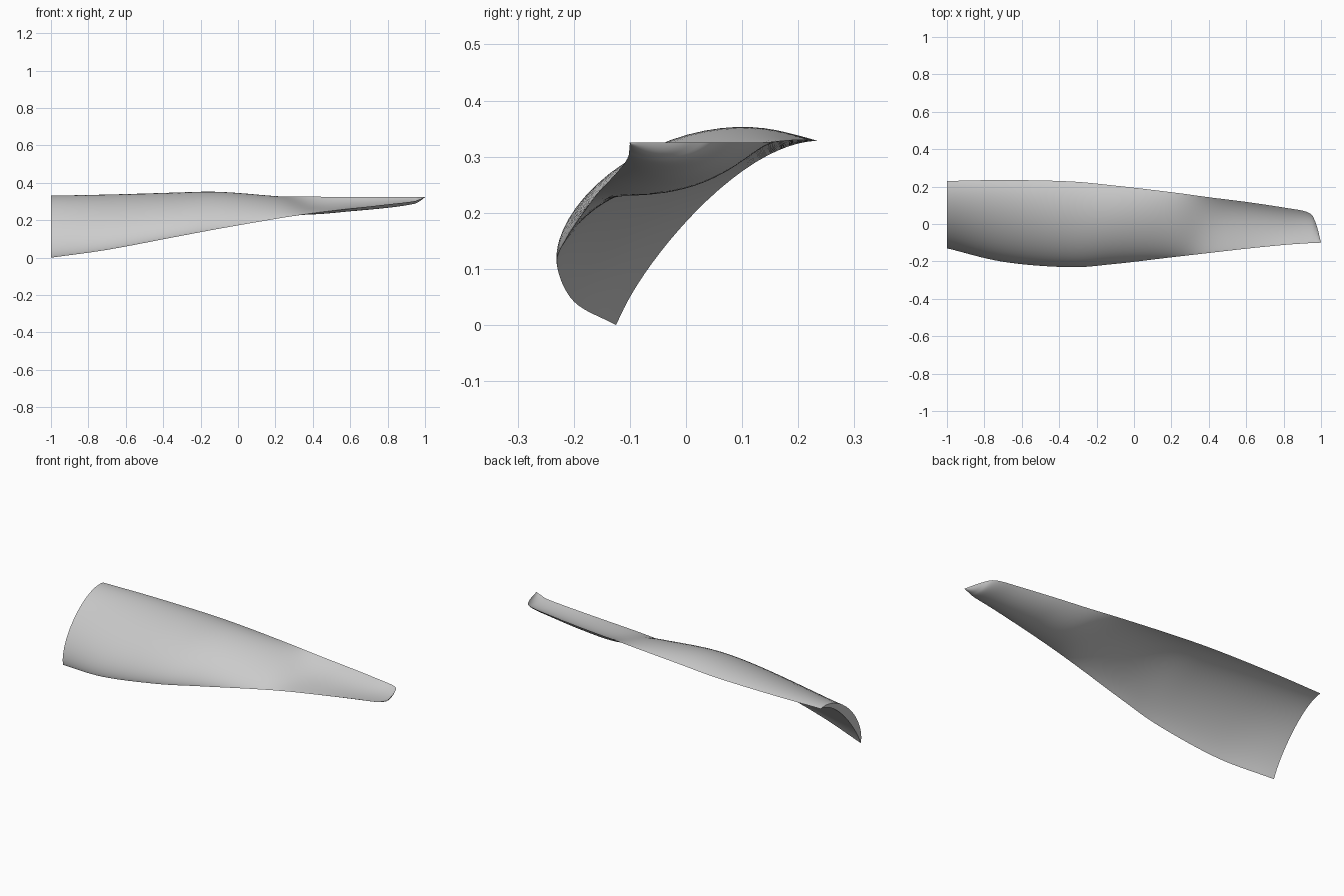
import bpy, bmesh, math
from mathutils import Vector

if "Cube" in bpy.data.objects:
    bpy.data.objects.remove(bpy.data.objects["Cube"], do_unlink=True)

# Blade stations: x, thickness, then leading edge, two camber handles, trailing edge as (y, z)
STATIONS = [
    (-1.0, .050, -.125, .000, -.12, .13, .08, .340, .230, .328),
    (-.70, .048, -.200, .042, -.18, .18, .08, .358, .235, .328),
    (-.35, .044, -.230, .108, -.20, .23, .06, .380, .228, .328),
    (-.10, .036, -.213, .155, -.17, .26, .05, .385, .205, .330),
    (.20, .030, -.178, .207, -.10, .265, .06, .325, .170, .328),
    (.40, .026, -.155, .238, -.06, .24, .05, .255, .143, .326),
    (.60, .020, -.132, .262, -.06, .25, .05, .255, .118, .325),
    (.80, .016, -.112, .285, -.05, .265, .03, .270, .088, .325),
    (.93, .011, -.103, .300, -.05, .285, .02, .285, .062, .325),
    (.97, .007, -.101, .312, -.07, .30, -.02, .300, .010, .325),
    (1.0, .002, -.100, .324, -.10, .324, -.10, .325, -.098, .325),
]
STEPS = 8      # rings between stations
CHORD = 28     # points along each side of the section


def blend(a, b, c, d, t):
    """Smooth curve from b to c, with a and d as its neighbours."""
    m, n = (c - a) / 2, (d - b) / 2
    return (b * (2*t**3 - 3*t**2 + 1) + m * (t**3 - 2*t**2 + t)
            + c * (3*t**2 - 2*t**3) + n * (t**3 - t**2))


def spanwise():
    """Station values, interpolated from root to tip."""
    rows = [tuple(2*p - q for p, q in zip(STATIONS[0], STATIONS[1]))]
    rows += STATIONS
    rows += [tuple(2*p - q for p, q in zip(STATIONS[-1], STATIONS[-2]))]
    for i in range(len(STATIONS) - 1):
        for k in range(STEPS):
            yield [blend(*v, k / STEPS) for v in zip(*rows[i:i + 4])]
    yield STATIONS[-1]


def section(row):
    """Closed airfoil loop: along the top, back along the underside."""
    x, thick = row[:2]
    p = [Vector(row[i:i + 2]) for i in (2, 4, 6, 8)]
    top, under = [], []
    for j in range(CHORD + 1):
        t = (1 - math.cos(math.pi * j / CHORD)) / 2
        s = 1 - t
        mid = p[0]*s**3 + p[1]*3*s*s*t + p[2]*3*s*t*t + p[3]*t**3
        along = (p[1]-p[0])*s*s + (p[2]-p[1])*2*s*t + (p[3]-p[2])*t*t
        if along.length > 1e-6:
            along.normalize()
        off = Vector((-along.y, along.x)) * thick / 2 * math.sin(math.pi * t**.8)
        top.append((x, *(mid + off)))
        under.append((x, *(mid - off)))
    return top + under[-2:0:-1]


# Blade skin lofted through the sections, closed at root and tip
bm = bmesh.new()
rings = [[bm.verts.new(co) for co in section(row)] for row in spanwise()]
count = len(rings[0])
for a, b in zip(rings, rings[1:]):
    for j in range(count):
        k = (j + 1) % count
        bm.faces.new((a[j], a[k], b[k], b[j]))
bm.faces.new(rings[0])
bm.faces.new(rings[-1])
bmesh.ops.remove_doubles(bm, verts=bm.verts, dist=.0001)
bmesh.ops.recalc_face_normals(bm, faces=bm.faces)
mesh = bpy.data.meshes.new("blade")
bm.to_mesh(mesh)
bm.free()
blade = bpy.data.objects.new("blade", mesh)
bpy.context.collection.objects.link(blade)

# Plain grey finish
grey = bpy.data.materials.new("light_grey")
grey.use_nodes = True
colour = (.6, .6, .6, 1)
grey.diffuse_color = colour
grey.node_tree.nodes["Principled BSDF"].inputs["Base Color"].default_value = colour
mesh.materials.append(grey)

# Smooth skin with crisp edges
bpy.ops.object.select_all(action="DESELECT")
blade.select_set(True)
bpy.context.view_layer.objects.active = blade
bpy.ops.object.shade_smooth_by_angle(angle=math.radians(40))
